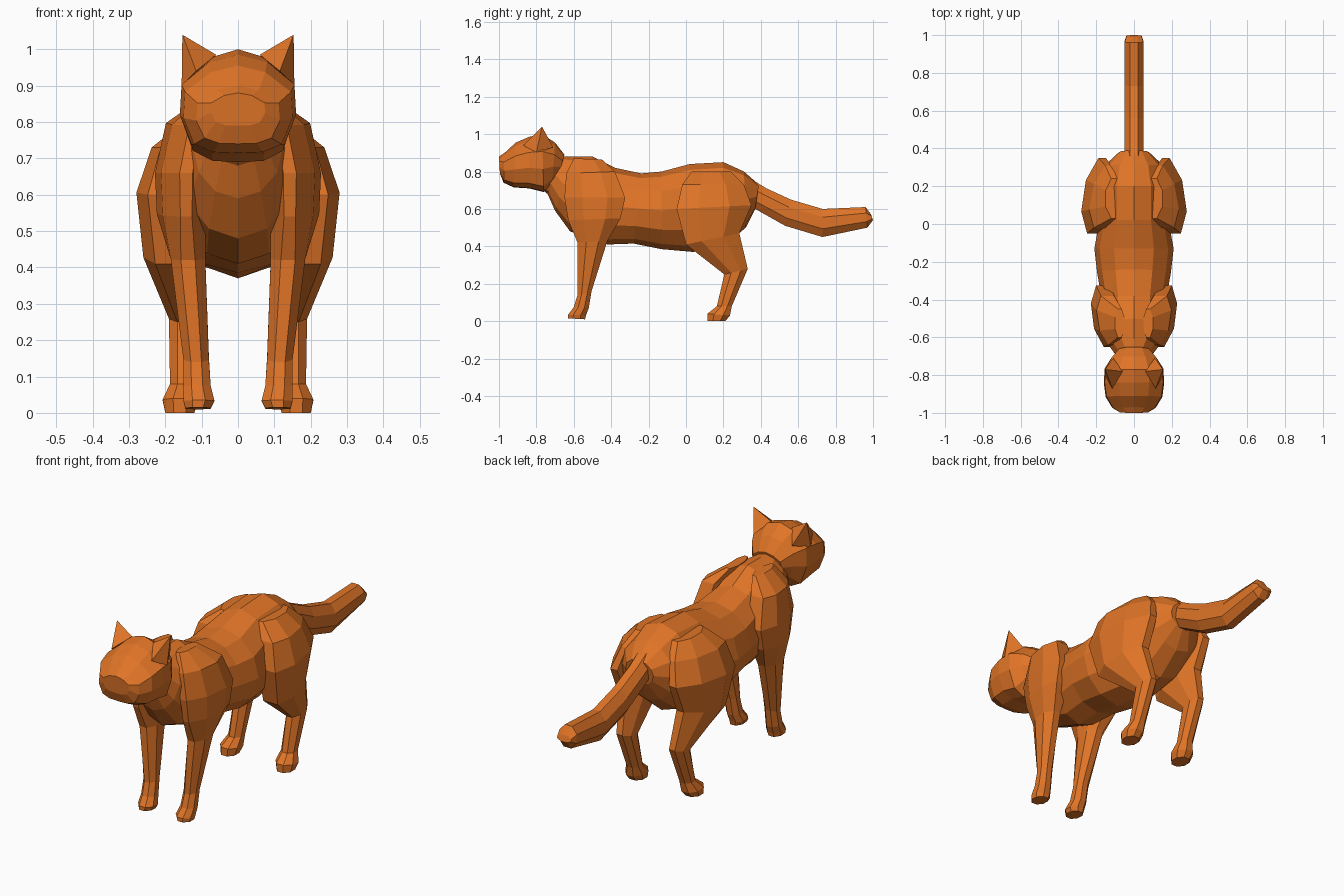
import bpy, bmesh, math
from mathutils import Vector

if "Cube" in bpy.data.objects:
    bpy.data.objects.remove(bpy.data.objects["Cube"])

fur = bpy.data.materials.new("orange_fur")
fur.diffuse_color = (0.74, 0.175, 0.02, 1)
fur.use_nodes = True
fur.node_tree.nodes["Principled BSDF"].inputs["Base Color"].default_value = fur.diffuse_color


def polygon(n, offset):
    """Cross-section (u, v) that fills the -1..1 square."""
    pts = [(math.cos(2 * math.pi * (k + offset) / n),
            math.sin(2 * math.pi * (k + offset) / n)) for k in range(n)]
    mu = max(p[0] for p in pts)
    mv = max(p[1] for p in pts)
    return [(u / mu, v / mv) for u, v in pts]


OCTAGON = polygon(8, 0.5)
ROUND = polygon(12, 0)
half = [(-1, 0), (-.98, .45), (-.8, .8), (-.2, 1), (.4, .97), (.85, .5), (1, 0)]
HEAD = half + [(u, -v) for u, v in half[-2:0:-1]]


def finish(bm, name, mirrored):
    bmesh.ops.recalc_face_normals(bm, faces=bm.faces)
    me = bpy.data.meshes.new(name)
    bm.to_mesh(me)
    bm.free()
    me.materials.append(fur)
    ob = bpy.data.objects.new(name, me)
    bpy.context.collection.objects.link(ob)
    if mirrored:
        mod = ob.modifiers.new("mirror", 'MIRROR')
        mod.use_mirror_merge = False
    return ob


def loft(name, rings, shape, mirrored=False):
    """Each ring: (y, z) at one edge, (y, z) at the other, x range, x lean."""
    bm = bmesh.new()
    loops = []
    for a, b, x0, x1, lean in rings:
        loop = []
        for u, v in shape:
            t = (u + 1) / 2
            x = x0 + (x1 - x0) * (v + 1) / 2 + (lean * u if v > 0 else 0)
            loop.append(bm.verts.new((x, a[0] + (b[0] - a[0]) * t,
                                      a[1] + (b[1] - a[1]) * t)))
        loops.append(loop)
    n = len(shape)
    for l0, l1 in zip(loops, loops[1:]):
        for i in range(n):
            j = (i + 1) % n
            bm.faces.new((l0[i], l0[j], l1[j], l1[i]))
    bm.faces.new(loops[0])
    bm.faces.new(loops[-1])
    return finish(bm, name, mirrored)


def centred(rings):
    """Rings given as bottom, top, half width."""
    return [(b, t, -w, w, 0) for b, t, w in rings]


# Torso and neck
loft("body", centred([
    ((-.80, .73), (-.70, .92), .085),
    ((-.74, .68), (-.655, .88), .09),
    ((-.70, .59), (-.61, .88), .125),
    ((-.62, .48), (-.50, .88), .16),
    ((-.42, .41), (-.38, .82), .17),
    ((-.28, .415), (-.24, .79), .195),
    ((-.13, .385), (-.13, .80), .21),
    ((.04, .37), (.02, .84), .18),
    ((.20, .40), (.20, .85), .18),
    ((.32, .50), (.31, .80), .15),
    ((.37, .60), (.39, .73), .08)]), ROUND)

# Head
loft("head", centred([
    ((-.995, .79), (-1.0, .88), .075),
    ((-.975, .74), (-.97, .90), .115),
    ((-.92, .715), (-.91, .955), .15),
    ((-.84, .71), (-.84, .985), .16),
    ((-.76, .69), (-.77, 1.0), .155),
    ((-.715, .74), (-.70, .955), .12),
    ((-.68, .78), (-.65, .89), .08)]), HEAD)

# Tail
loft("tail", centred([
    ((.30, .63), (.30, .79), .05),
    ((.37, .60), (.43, .71), .05),
    ((.53, .51), (.56, .65), .05),
    ((.73, .45), (.73, .60), .05),
    ((.97, .50), (.96, .61), .05),
    ((1.0, .54), (.99, .57), .04)]), OCTAGON)

# Front legs: front edge, back edge, inner x, outer x, lean
loft("front_legs", [
    ((-.60, .87), (-.45, .865), .05, .10, 0),
    ((-.64, .79), (-.38, .80), .07, .19, .02),
    ((-.65, .66), (-.325, .66), .085, .22, .02),
    ((-.63, .54), (-.35, .55), .09, .215, .02),
    ((-.58, .42), (-.42, .43), .09, .185, 0),
    ((-.58, .14), (-.505, .16), .08, .15, 0),
    ((-.60, .075), (-.52, .07), .075, .15, 0),
    ((-.63, .035), (-.535, .03), .065, .15, 0),
    ((-.63, .015), (-.54, .01), .075, .145, 0)], OCTAGON, True)

# Hind legs
loft("hind_legs", [
    ((.03, .80), (.24, .80), .05, .15, 0),
    ((-.02, .73), (.31, .73), .08, .225, -.03),
    ((-.05, .60), (.35, .62), .10, .267, -.03),
    ((0, .41), (.285, .47), .10, .252, -.02),
    ((.205, .25), (.33, .28), .11, .19, 0),
    ((.165, .08), (.245, .08), .115, .187, 0),
    ((.115, .04), (.235, .03), .11, .207, 0),
    ((.115, 0), (.21, 0), .12, .20, 0)], OCTAGON, True)

# Ears
bm = bmesh.new()
tip = bm.verts.new((.153, -.77, 1.04))
base = [bm.verts.new(p) for p in ((.06, -.78, .985), (.115, -.87, .94),
                                  (.155, -.80, .90), (.11, -.71, .93))]
for i in range(4):
    bm.faces.new((tip, base[i], base[(i + 1) % 4]))
bm.faces.new(base)
finish(bm, "ears", True)
